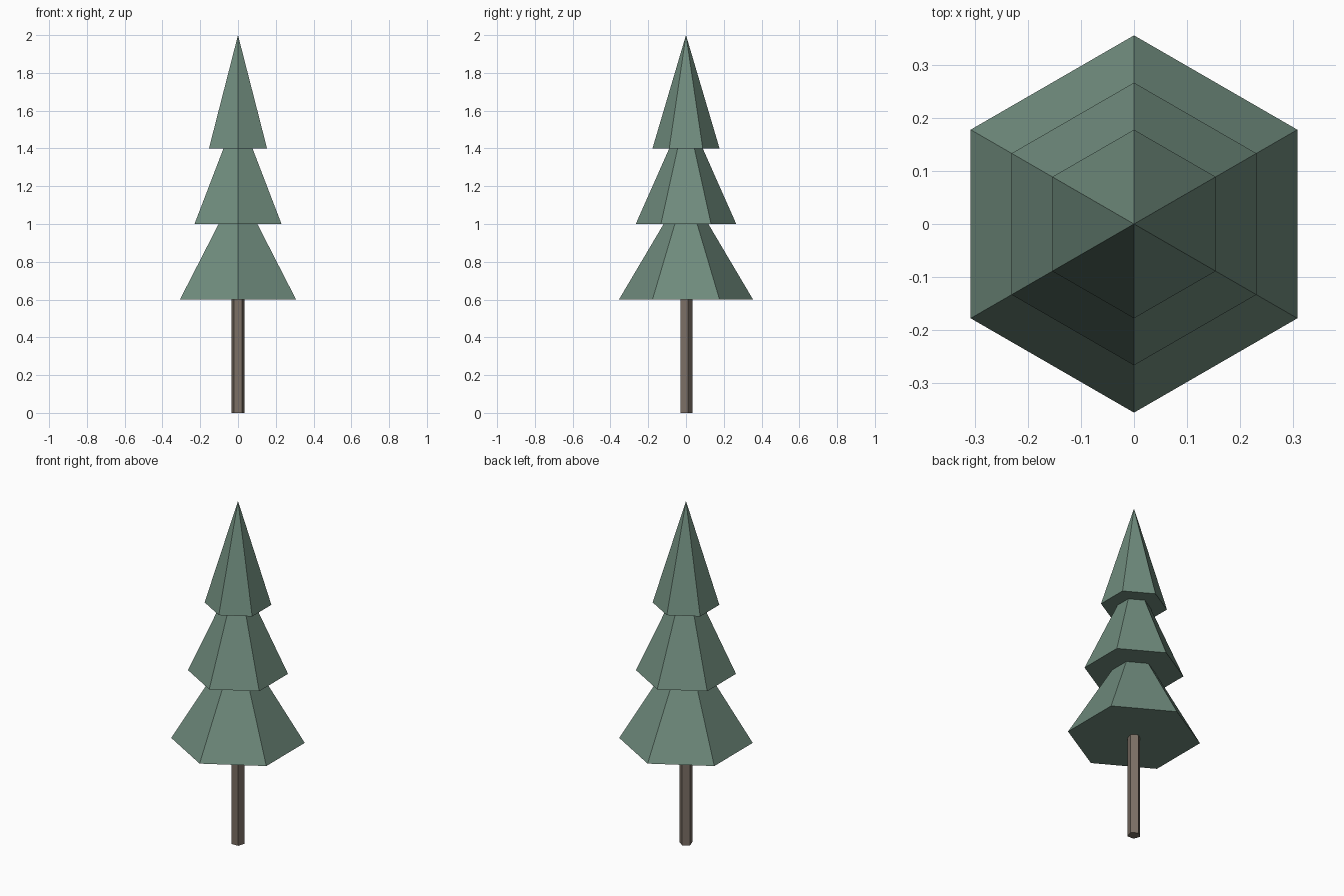
import bpy
import math

if "Cube" in bpy.data.objects:
    bpy.data.objects.remove(bpy.data.objects["Cube"])


def material(name, color):
    mat = bpy.data.materials.new(name)
    mat.diffuse_color = (*color, 1)
    mat.use_nodes = True
    mat.node_tree.nodes["Principled BSDF"].inputs["Base Color"].default_value = mat.diffuse_color
    return mat


def cone(name, sides, r_bottom, r_top, z_bottom, height, mat):
    # First corner points along +y
    bpy.ops.mesh.primitive_cone_add(
        vertices=sides, radius1=r_bottom, radius2=r_top, depth=height,
        location=(0, 0, z_bottom + height / 2))
    obj = bpy.context.object
    obj.name = name
    obj.data.materials.append(mat)
    # Turn so that one corner sits exactly on +y
    v = obj.data.vertices[0].co
    obj.rotation_euler.z = math.pi / 2 - math.atan2(v.y, v.x)
    return obj


green = material("needles", (0.16, 0.26, 0.205))
brown = material("bark", (0.20, 0.16, 0.13))

# Five-sided trunk
cone("trunk", 5, 0.0355, 0.0355, 0, 0.6, brown)

# Three overlapping six-sided foliage tiers
tiers = [("lower", 0.355, 0.6), ("middle", 0.266, 1.0), ("upper", 0.1775, 1.4)]
for name, radius, z in tiers:
    cone(f"{name}_foliage", 6, radius, 0, z, 0.6, green)
